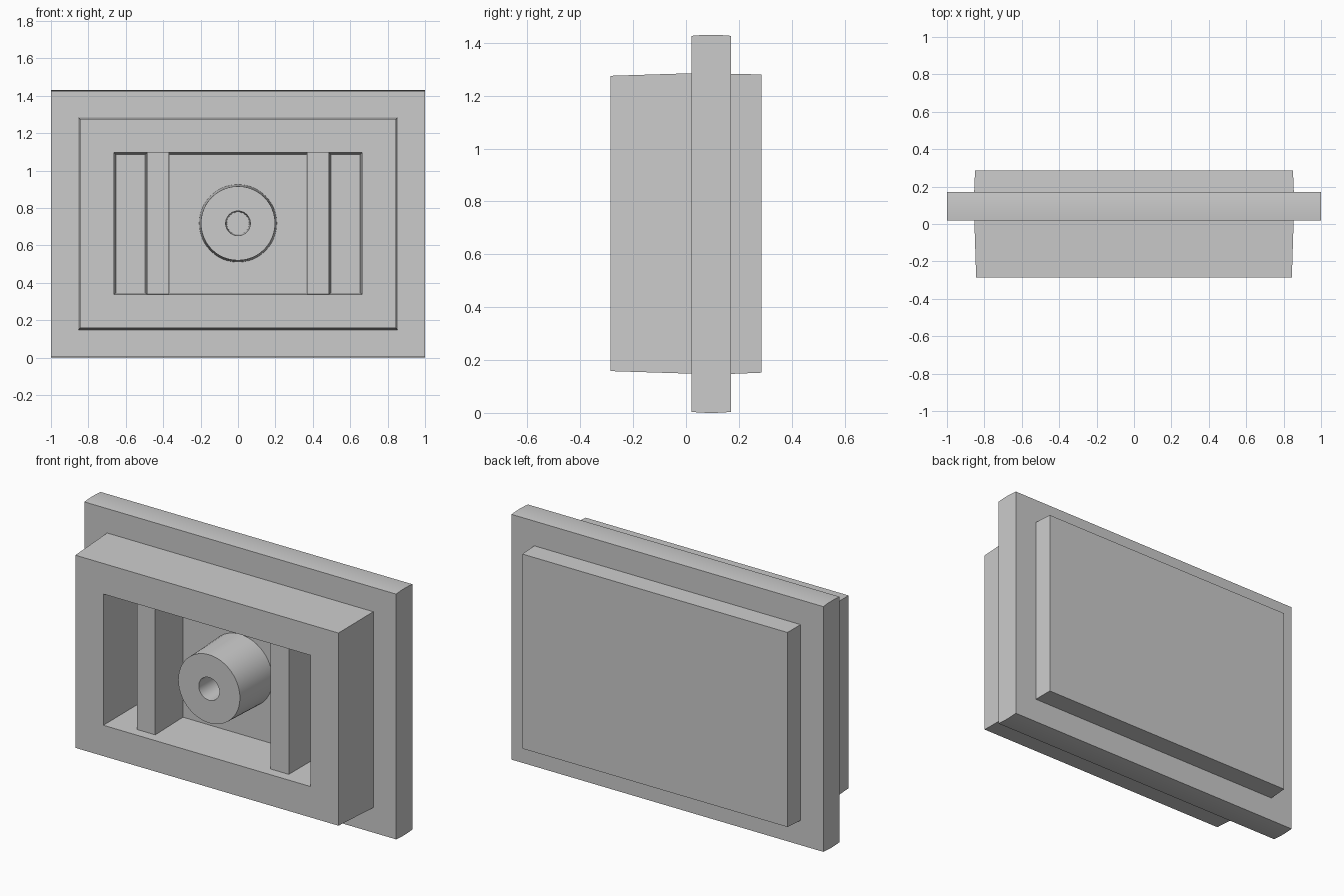
import bpy, bmesh, math

if "Cube" in bpy.data.objects:
    bpy.data.objects.remove(bpy.data.objects["Cube"])

ZC = 0.715  # height of the panel centre


def rect(y, x0, x1, z0, z1):
    return [(x0, y, z0), (x1, y, z0), (x1, y, z1), (x0, y, z1)]


def circle(y, r, n=48):
    return [(r * math.cos(2 * math.pi * i / n), y, ZC + 0.003 + r * math.sin(2 * math.pi * i / n))
            for i in range(n)]


def loft(name, loops, caps=True, smooth=False):
    """Skin a chain of matching loops; cap the ends, or join last to first."""
    bm = bmesh.new()
    rings = [[bm.verts.new(p) for p in loop] for loop in loops]
    pairs = list(zip(rings, rings[1:]))
    if caps:
        bm.faces.new(rings[0])
        bm.faces.new(rings[-1])
    else:
        pairs.append((rings[-1], rings[0]))
    n = len(rings[0])
    for a, b in pairs:
        for i in range(n):
            j = (i + 1) % n
            bm.faces.new((a[i], a[j], b[j], b[i]))
    bmesh.ops.recalc_face_normals(bm, faces=bm.faces)
    mesh = bpy.data.meshes.new(name)
    bm.to_mesh(mesh)
    bm.free()
    obj = bpy.data.objects.new(name, mesh)
    bpy.context.collection.objects.link(obj)
    if smooth:
        bpy.ops.object.select_all(action='DESELECT')
        obj.select_set(True)
        bpy.context.view_layer.objects.active = obj
        bpy.ops.object.shade_smooth_by_angle(angle=math.radians(30))
    return obj


# Flange plate with gently crowned top and bottom edges
SEG = 8
crown = []
for i in range(SEG + 1):
    t = 2 * i / SEG - 1
    crown.append((0.095 + 0.075 * t, 0.711 + 0.004 * (1 - t * t)))
profile = [(y, ZC + h) for y, h in crown] + [(y, ZC - h) for y, h in reversed(crown)]
loft("flange", [[(x, y, z) for y, z in profile] for x in (-1, 1)], smooth=True)

# Raised back panel
loft("back_panel", [rect(0.16, -0.855, 0.855, 0.147, 1.283),
                    rect(0.285, -0.85, 0.85, 0.152, 1.28)])

# Front frame: drafted outer walls, front rim and pocket walls
loft("front_frame", [rect(0.03, -0.854, 0.854, 0.148, 1.285),
                     rect(-0.285, -0.844, 0.844, 0.158, 1.275),
                     rect(-0.285, -0.664, 0.664, 0.337, 1.098),
                     rect(0.03, -0.653, 0.653, 0.347, 1.086)], caps=False)

# Two upright ribs bridging the pocket
for side, name in ((-1, "left_rib"), (1, "right_rib")):
    loft(name, [rect(-0.23, side * 0.37, side * 0.487, 0.339, 1.096),
                rect(0.03, side * 0.367, side * 0.497, 0.339, 1.096)])

# Central boss with a blind hole
loft("boss", [circle(0.03, 0.208), circle(-0.265, 0.198),
              circle(-0.265, 0.066), circle(0.03, 0.06)], caps=False, smooth=True)
